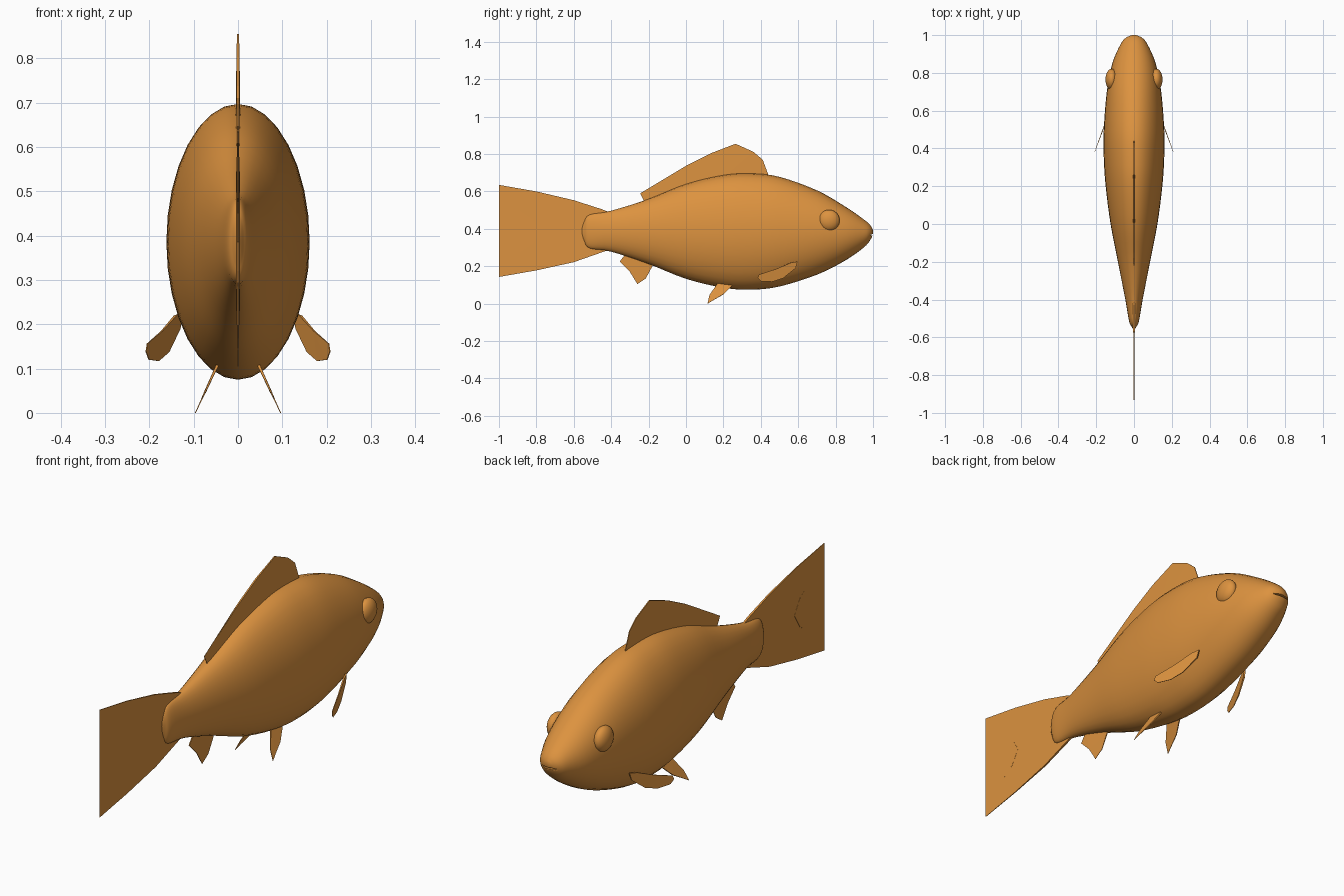
import bpy, bmesh, math
from mathutils import Vector

cube = bpy.data.objects.get("Cube")
if cube:
    bpy.data.objects.remove(cube, do_unlink=True)

orange = bpy.data.materials.new("warm_orange")
orange.use_nodes = True
COLOUR = (0.72, 0.29, 0.05, 1)
orange.diffuse_color = COLOUR
orange.node_tree.nodes["Principled BSDF"].inputs["Base Color"].default_value = COLOUR


def finish(name, bm, smooth=None):
    bmesh.ops.recalc_face_normals(bm, faces=bm.faces[:])
    mesh = bpy.data.meshes.new(name)
    bm.to_mesh(mesh)
    bm.free()
    mesh.materials.append(orange)
    obj = bpy.data.objects.new(name, mesh)
    bpy.context.collection.objects.link(obj)
    if smooth:
        bpy.ops.object.select_all(action='DESELECT')
        obj.select_set(True)
        bpy.context.view_layer.objects.active = obj
        bpy.ops.object.shade_smooth_by_angle(angle=math.radians(smooth))
    return obj


def spline(points, steps):
    """Catmull-Rom interpolation through the stations."""
    pts = [Vector(p) for p in points]
    pts = [2 * pts[0] - pts[1]] + pts + [2 * pts[-1] - pts[-2]]
    out = []
    for a, b, c, d in zip(pts, pts[1:], pts[2:], pts[3:]):
        for i in range(steps):
            t = i / steps
            out.append(0.5 * (2 * b + (c - a) * t + (2 * a - 5 * b + 4 * c - d) * t ** 2
                              + (3 * b - a - 3 * c + d) * t ** 3))
    return out + [pts[-2]]


# Body: elliptical rings lofted from tail to nose (y, top, bottom, half width)
stations = [
    (-0.56, 0.40, 0.38, 0.002), (-0.545, 0.44, 0.335, 0.012), (-0.515, 0.477, 0.295, 0.026),
    (-0.4, 0.497, 0.278, 0.046), (-0.2, 0.56, 0.212, 0.085), (0, 0.64, 0.133, 0.124),
    (0.2, 0.688, 0.085, 0.15), (0.35, 0.696, 0.075, 0.16), (0.5, 0.678, 0.092, 0.16),
    (0.7, 0.606, 0.155, 0.144), (0.85, 0.52, 0.23, 0.115), (0.95, 0.451, 0.3, 0.072),
    (0.985, 0.42, 0.34, 0.044), (1.0, 0.395, 0.372, 0.012)]
SIDES = 32
bm = bmesh.new()
rings = []
for y, top, bottom, half in spline(stations, 4):
    ring = []
    for i in range(SIDES):
        a = math.tau * i / SIDES
        ring.append(bm.verts.new((half * math.cos(a), y,
                                  (top + bottom) / 2 + (top - bottom) / 2 * math.sin(a))))
    rings.append(ring)
for r, s in zip(rings, rings[1:]):
    for i in range(SIDES):
        j = (i + 1) % SIDES
        bm.faces.new((r[i], r[j], s[j], s[i]))
bm.faces.new(rings[0])
bm.faces.new(rings[-1])
body = finish("body", bm, 50)


def ellipsoid(name, centre, size, smooth=60):
    bm = bmesh.new()
    bmesh.ops.create_uvsphere(bm, u_segments=24, v_segments=14, radius=1)
    bmesh.ops.scale(bm, vec=size, verts=bm.verts)
    bmesh.ops.translate(bm, vec=centre, verts=bm.verts)
    return finish(name, bm, smooth)


# Mouth: thin slit cut into the nose
cutter = ellipsoid("mouth_cutter", (0, 0.995, 0.368), (0.04, 0.035, 0.004))
cutter.hide_render = True
bpy.context.view_layer.objects.active = body
cut = body.modifiers.new("mouth", 'BOOLEAN')
cut.operation = 'DIFFERENCE'
cut.object = cutter
bpy.ops.object.modifier_apply(modifier=cut.name)
bpy.data.objects.remove(cutter, do_unlink=True)

# Eyes
for side, x in (("left", 1), ("right", -1)):
    ellipsoid(side + "_eye", (x * 0.118, 0.765, 0.445), (0.033, 0.057, 0.057))


def fin(name, outline, root, place=lambda y, z: 0, side=1, thick=0.006):
    """Thin blade from a (y, z) outline; place gives x, thickness fades from root."""
    pts = [Vector((side * place(y, z), y, z)) for y, z in outline]
    origin = Vector((side * place(*root), *root))
    normal = Vector((1, side * (place(0, 0) - place(1, 0)),
                     side * (place(0, 0) - place(0, 1)))).normalized()
    reach = max((p - origin).length for p in pts)
    bm = bmesh.new()
    layers = []
    for sign in (1, -1):
        layers.append([bm.verts.new(p + normal * sign * max(
            0.001, thick * (1 - (p - origin).length / reach))) for p in pts])
    bm.faces.new(layers[0])
    bm.faces.new(layers[1][::-1])
    for i in range(len(pts)):
        j = (i + 1) % len(pts)
        bm.faces.new((layers[0][i], layers[1][i], layers[1][j], layers[0][j]))
    bmesh.ops.triangulate(bm, faces=[f for f in bm.faces if len(f.verts) > 4])
    return finish(name, bm)


# Fins on the centre line
fin("tail_fin", [(-0.40, 0.485), (-0.45, 0.505), (-0.6, 0.553), (-0.8, 0.6), (-1, 0.635),
                 (-0.975, 0.585), (-0.93, 0.525), (-0.82, 0.45), (-0.78, 0.385),
                 (-0.82, 0.32), (-0.93, 0.245), (-0.98, 0.185), (-1, 0.143),
                 (-0.8, 0.178), (-0.6, 0.222), (-0.42, 0.285)], (-0.45, 0.385))
fin("dorsal_fin", [(-0.215, 0.53), (-0.245, 0.59), (-0.15, 0.635), (0, 0.737), (0.13, 0.803),
                   (0.265, 0.855), (0.36, 0.812), (0.41, 0.77), (0.44, 0.69),
                   (0.42, 0.64), (0.15, 0.63)], (0.15, 0.64))
fin("anal_fin", [(-0.32, 0.27), (-0.355, 0.225), (-0.30, 0.17), (-0.26, 0.105),
                 (-0.215, 0.135), (-0.18, 0.2), (-0.17, 0.25)], (-0.25, 0.25))

# Paired fins, splayed outwards
for side, s in (("left", 1), ("right", -1)):
    fin(side + "_pelvic_fin", [(0.17, 0.11), (0.125, 0.045), (0.115, 0.0), (0.145, 0.018),
                               (0.2, 0.05), (0.245, 0.095), (0.22, 0.12)], (0.2, 0.105),
        lambda y, z: 0.05 + (0.1 - z) * 0.46, s, 0.004)
    fin(side + "_pectoral_fin", [(0.595, 0.225), (0.56, 0.219), (0.48, 0.185), (0.39, 0.156),
                                 (0.383, 0.138), (0.4, 0.12), (0.46, 0.117),
                                 (0.52, 0.137), (0.585, 0.19)], (0.59, 0.21),
        lambda y, z: 0.205 - (y - 0.39) * 0.37, s, 0.004)
